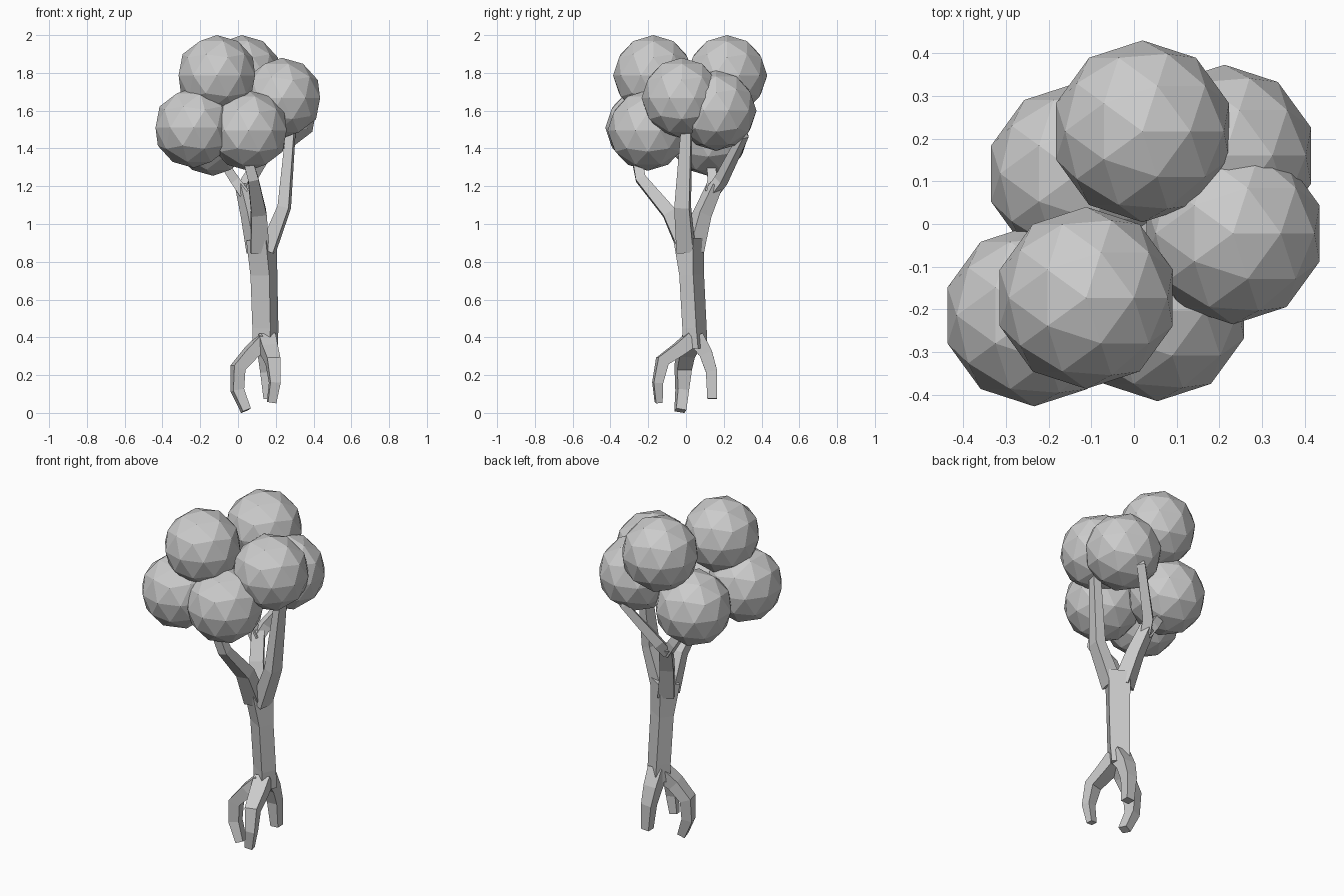
import bpy, bmesh, math
from mathutils import Vector

# Lofts a four-sided limb along a path; each station is (x, y, z, width, depth)
def limb(name, stations, angle):
    pts = [Vector(s[:3]) for s in stations]
    ref = Vector((math.cos(angle), math.sin(angle), 0))
    bm = bmesh.new()
    rings = []
    for i, s in enumerate(stations):
        t = Vector((0, 0, 0))
        if i > 0:
            t += (pts[i] - pts[i - 1]).normalized()
        if i < len(pts) - 1:
            t += (pts[i + 1] - pts[i]).normalized()
        t.normalize()
        a = (ref - t * ref.dot(t)).normalized()
        b = t.cross(a)
        rings.append([bm.verts.new(pts[i] + a * s[3] / 2 * u + b * s[4] / 2 * v)
                      for u, v in ((-1, -1), (1, -1), (1, 1), (-1, 1))])
    for r, q in zip(rings, rings[1:]):
        for k in range(4):
            bm.faces.new((r[k], r[(k + 1) % 4], q[(k + 1) % 4], q[k]))
    bm.faces.new(rings[0])
    bm.faces.new(rings[-1])
    bmesh.ops.recalc_face_normals(bm, faces=bm.faces)
    me = bpy.data.meshes.new(name)
    bm.to_mesh(me)
    bm.free()
    bpy.context.collection.objects.link(bpy.data.objects.new(name, me))

R = math.radians

# Trunk
limb("trunk", [(.145, .05, .34, .09, .10), (.145, .045, .45, .085, .11),
               (.137, .03, .73, .085, .115), (.125, .015, .92, .12, .12)], R(60))

# Branches
limb("right_branch", [(.155, .0, .86, .09, .08), (.245, -.018, 1.09, .08, .06),
                      (.278, .002, 1.48, .055, .045), (.25, .0, 1.6, .04, .04)], R(80))
limb("front_branch", [(.115, .0, .86, .10, .08), (.11, -.09, 1.06, .08, .07),
                      (.08, -.24, 1.24, .055, .055), (.05, -.26, 1.34, .05, .05),
                      (-.04, -.27, 1.63, .03, .03)], R(5))
limb("back_branch", [(.105, .035, .86, .09, .09), (.065, .085, 1.05, .075, .075),
                     (.03, .15, 1.2, .07, .06)], R(30))
limb("back_right_twig", [(.035, .14, 1.17, .055, .055), (.055, .185, 1.23, .055, .055),
                         (.2, .3, 1.46, .045, .045), (.2, .25, 1.58, .035, .035)], R(-45))
limb("back_left_twig", [(.035, .13, 1.16, .055, .055), (-.015, .14, 1.23, .05, .05),
                        (-.08, .13, 1.33, .045, .045), (-.1, .1, 1.55, .03, .03)], R(90))

# Roots
limb("left_root", [(.135, .03, .38, .09, .08), (.07, .0, .32, .085, .07),
                   (.0, -.015, .24, .08, .065), (-.003, -.02, .12, .06, .06),
                   (.042, -.03, .012, .055, .045)], R(105))
limb("front_root", [(.15, .03, .39, .09, .08), (.165, -.04, .335, .085, .07),
                    (.185, -.125, .275, .07, .065), (.195, -.15, .16, .055, .05),
                    (.178, -.145, .055, .045, .035)], R(10))
limb("back_root", [(.145, .05, .40, .09, .09), (.145, .105, .315, .08, .07),
                   (.15, .135, .22, .065, .06), (.16, .138, .075, .05, .05)], R(0))

# Foliage balls
for i, c in enumerate([(.02, .217, 1.787), (-.112, -.173, 1.787), (.232, -.022, 1.667),
                       (-.234, -.214, 1.51), (.055, -.202, 1.495), (.212, .16, 1.6),
                       (-.132, .118, 1.468)]):
    bpy.ops.mesh.primitive_ico_sphere_add(subdivisions=2, radius=.213, location=c)
    bpy.context.object.name = f"foliage_{i + 1}"
